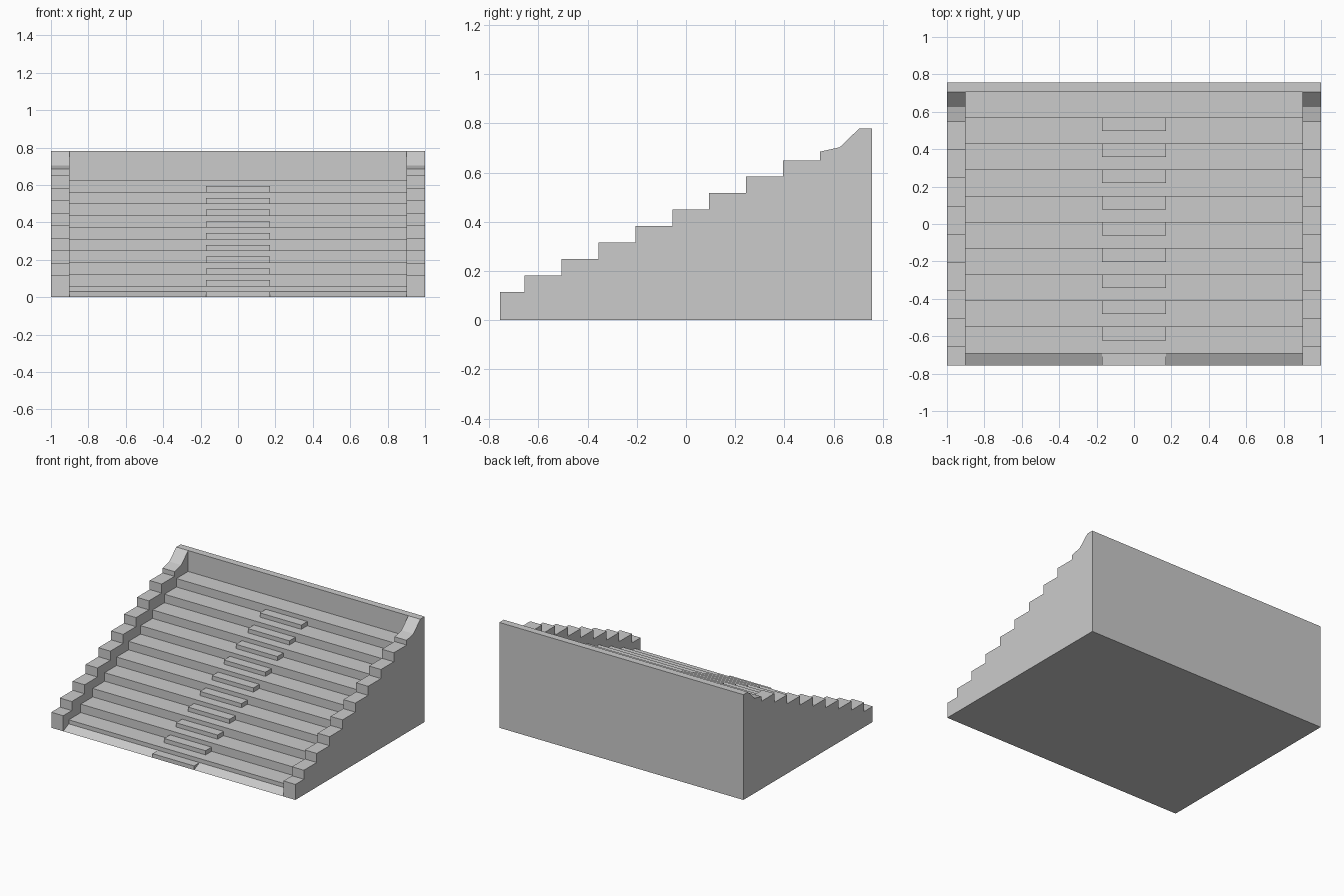
import bpy

if "Cube" in bpy.data.objects:
    bpy.data.objects.remove(bpy.data.objects["Cube"])

Y = 0.757            # half depth
X_IN, X_OUT = 0.902, 1.0
H = 0.78
TREAD, RISE = 0.14, 0.0628


def make(name, strip, x0, x1, caps=()):
    """Sweep a y-z profile along x and add side faces as (x, outline) pairs."""
    verts, faces = [], []
    for (ya, za), (yb, zb) in zip(strip, strip[1:]):
        n = len(verts)
        verts += [(x0, ya, za), (x1, ya, za), (x1, yb, zb), (x0, yb, zb)]
        faces.append((n, n + 1, n + 2, n + 3))
    for x, outline in caps:
        n = len(verts)
        verts += [(x, y, z) for y, z in outline]
        faces.append(tuple(range(n, n + len(outline))))
    me = bpy.data.meshes.new(name)
    me.from_pydata(verts, [], faces)
    ob = bpy.data.objects.new(name, me)
    bpy.context.collection.objects.link(ob)
    return ob


# Main flight: front ramp, ten treads, back parapet
risers = [-0.692 + TREAD * i for i in range(10)]
flight = [(-Y, 0), (risers[0], 0.03)]
for i, y in enumerate(risers):
    top = 0.06 + RISE * i
    y_next = risers[i + 1] if i < 9 else 0.705
    flight += [(y, top), (y_next, top)]
back = [(0.705, H), (Y, H), (Y, 0)]
make("stair_flight", flight + back + [(-Y, 0)], -X_IN, X_IN)

# Stepped side wall, mirrored to the other side
crest = [(-Y, 0.115)]
for i in range(8):
    y, z = -0.657 + 0.1503 * i, 0.115 + 0.0669 * i
    crest += [(y, z), (y, z + 0.0669)]
crest += [(0.545, 0.65), (0.545, 0.685), (0.625, 0.703), (0.705, H)]
outline = [(-Y, 0)] + crest + [(Y, H), (Y, 0)]
wall = make("side_wall", outline + [(-Y, 0)], X_IN, X_OUT,
            [(X_OUT, outline[::-1]), (X_IN, crest + flight[::-1])])
wall.modifiers.new("mirror", 'MIRROR').use_mirror_merge = False

# Central half-height steps in front of each riser
for i, y in enumerate(risers):
    base = 0.06 + RISE * (i - 1) if i else 0.0
    front = y - 0.07 if i else -Y
    top = base + (0.031 if i else 0.03)
    strip = [(front, base), (front, top), (y, top)]
    side = strip + ([(y, base)] if i else [])
    make(f"half_step_{i + 1}", strip, -0.17, 0.17,
         [(-0.17, side), (0.17, side[::-1])])
